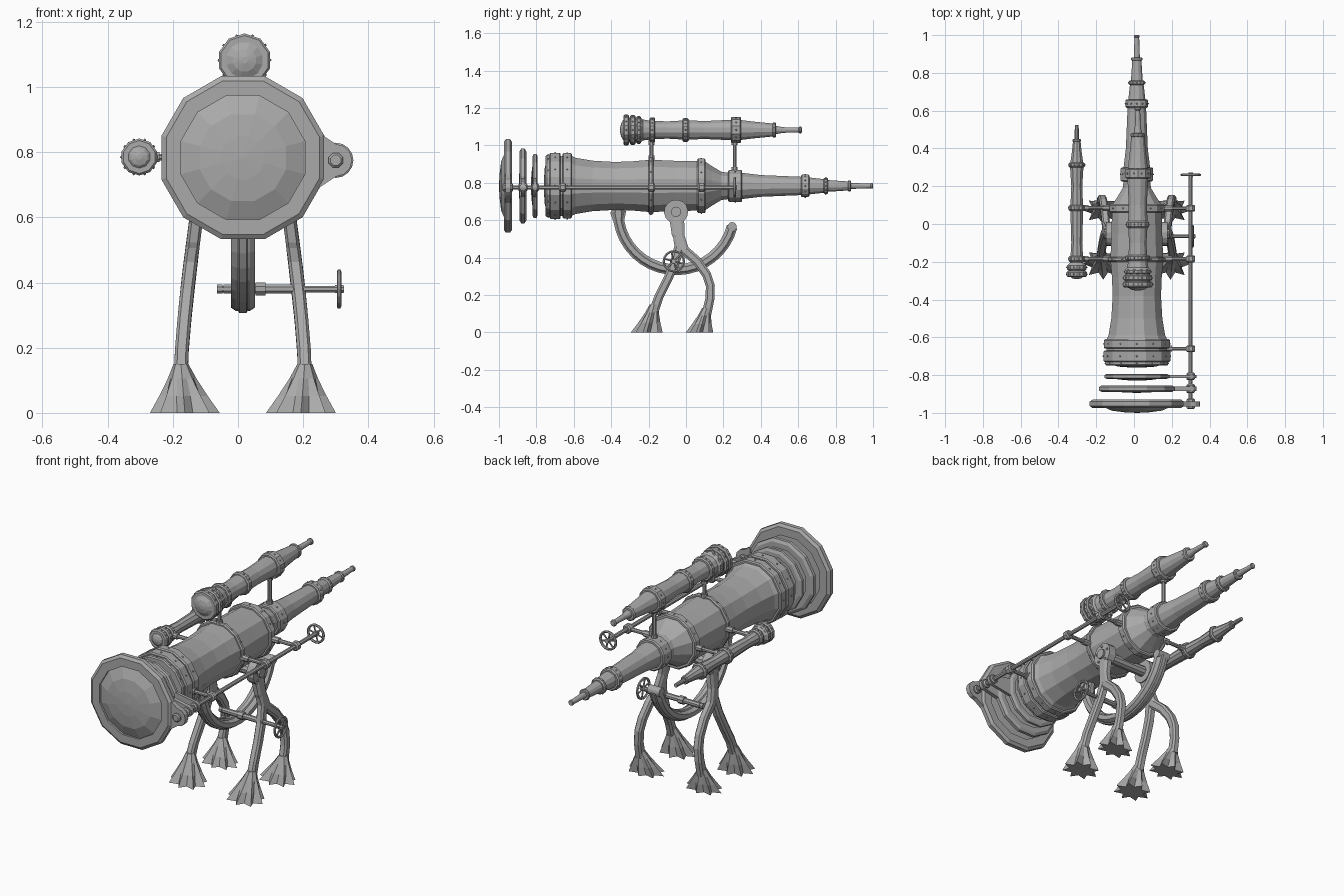
import bpy, bmesh, math
from mathutils import Vector

if "Cube" in bpy.data.objects:
    bpy.data.objects.remove(bpy.data.objects["Cube"])

metal = bpy.data.materials.new("grey_metal")
metal.use_nodes = True
GREY = (0.4, 0.4, 0.4, 1)
metal.diffuse_color = GREY
metal.node_tree.nodes["Principled BSDF"].inputs["Base Color"].default_value = GREY

CX, CZ = 0.015, 0.783          # main optical axis
ROD_X, ROD_Z = 0.3, 0.775      # focusing rod axis
PIVOT_Y, PIVOT_Z = -0.053, 0.645


def finish(name, bm):
    bmesh.ops.recalc_face_normals(bm, faces=bm.faces)
    mesh = bpy.data.meshes.new(name)
    bm.to_mesh(mesh)
    bm.free()
    mesh.materials.append(metal)
    obj = bpy.data.objects.new(name, mesh)
    bpy.context.collection.objects.link(obj)
    return obj


def loft(name, rings, closed=False):
    """Skin a list of equally long point rings."""
    bm = bmesh.new()
    loops = [[bm.verts.new(p) for p in ring] for ring in rings]
    pairs = list(zip(loops, loops[1:]))
    if closed:
        pairs.append((loops[-1], loops[0]))
    else:
        bm.faces.new(loops[0])
        bm.faces.new(loops[-1])
    for a, b in pairs:
        for i in range(len(a)):
            j = (i + 1) % len(a)
            bm.faces.new((a[i], a[j], b[j], b[i]))
    return finish(name, bm)


def circle(centre, r, u, v, n):
    """Polygon whose flats lie at distance r."""
    r /= math.cos(math.pi / n)
    angles = [math.tau * (i + 0.5) / n for i in range(n)]
    return [Vector(centre) + u * r * math.cos(a) + v * r * math.sin(a) for a in angles]


X, Y, Z = Vector((1, 0, 0)), Vector((0, 1, 0)), Vector((0, 0, 1))


def lathe(name, x, z, profile, n=12, closed=False):
    """Turn a profile of (y, radius) about an axis along y."""
    return loft(name, [circle((x, y, z), r, X, Z, n) for y, r in profile], closed)


def bar(name, a, b, r, n=8):
    a, b = Vector(a), Vector(b)
    d = (b - a).normalized()
    u = d.orthogonal().normalized()
    return loft(name, [circle(p, r, u, d.cross(u), n) for p in (a, b)])


def collar(name, x, z, y0, y1, r, n=12, rivets=True):
    """Chamfered band with a row of rivets."""
    c = min(0.006, (y1 - y0) / 4)
    lathe(name, x, z, [(y0, r - c), (y0 + c, r), (y1 - c, r), (y1, r - c)], n)
    if rivets:
        bm = bmesh.new()
        for i in range(n):
            a = math.tau * i / n
            p = Vector((x + r * math.cos(a), (y0 + y1) / 2, z + r * math.sin(a)))
            ball = bmesh.ops.create_icosphere(bm, subdivisions=1, radius=0.005)
            bmesh.ops.translate(bm, verts=ball["verts"], vec=p)
        finish(name + "_rivets", bm)


def collars(name, x, z, bands, n=12):
    for i, (y0, y1, r) in enumerate(bands):
        collar(f"{name}_{i + 1}", x, z, y0, y1, r, n, r > 0.04)


def hand_wheel(name, centre, axis, r):
    """Rim, spokes and hub."""
    c, u = Vector(centre), axis.orthogonal().normalized()
    v = axis.cross(u)
    rings = []
    for i in range(16):
        a = math.tau * i / 16
        out = u * math.cos(a) + v * math.sin(a)
        rings.append(circle(c + out * (r - 0.006), 0.006, out, axis, 6))
    loft(name + "_rim", rings, True)
    bar(name + "_hub", c - axis * 0.013, c + axis * 0.013, 0.012)
    for i in range(6):
        a = math.tau * i / 6
        out = u * math.cos(a) + v * math.sin(a)
        bar(f"{name}_spoke_{i + 1}", c, c + out * (r - 0.006), 0.004, 6)


def sweep(name, path, half_x):
    """Chamfered strap along (point, half width); x stays sideways."""
    rings = []
    for i, (p, w) in enumerate(path):
        t = path[min(i + 1, len(path) - 1)][0] - path[max(i - 1, 0)][0]
        side = X.cross(t).normalized()
        outline = [(1, .55), (.6, 1), (-.6, 1), (-1, .55), (-1, -.55), (-.6, -1), (.6, -1), (1, -.55)]
        rings.append([p + X * half_x * a + side * w * b for a, b in outline])
    return loft(name, rings)


# Main tube: front glass, body, shoulder and drawn eyepiece
lathe("main_tube", CX, CZ, [
    (-.76, .03), (-.755, .1), (-.74, .145), (-.735, .16), (-.61, .16), (-.59, .15), (-.5, .135),
    (-.38, .128), (-.28, .132), (-.19, .14), (-.05, .134), (.06, .132), (.1, .132),
    (.14, .105), (.19, .075), (.23, .07), (.3, .07), (.4, .058), (.64, .048), (.66, .045),
    (.74, .036), (.76, .031), (.87, .024), (.88, .016), (1, .012)])
collars("main_collar", CX, CZ, [
    (-.75, -.725, .166), (-.73, -.67, .177), (-.66, -.61, .175), (-.2, -.175, .152), (.06, .105, .146),
    (.225, .3, .086), (.615, .66, .06), (.735, .76, .043), (.865, .882, .03), (.985, 1, .015)])

# Three separate front lenses in ring frames
for i, (y, half, r, glass) in enumerate([(-.952, .022, .25, .19), (-.872, .018, .2, .155), (-.807, .014, .172, .135)]):
    lathe(f"lens_frame_{i + 1}", CX, CZ, [
        (y - half, glass), (y - half, r - .015), (y - half * .5, r),
        (y + half * .5, r), (y + half, r - .015), (y + half, glass)], closed=True)
    bulge = .048 if i == 0 else .022
    lathe(f"lens_{i + 1}", CX, CZ, [
        (y - bulge, .002), (y - bulge * .93, glass * .35), (y - bulge * .75, glass * .7),
        (y - half * .5, glass), (y + half * .5, glass), (y + half, .002)])
    # Lug that slides on the focusing rod
    tip = .05 if i == 0 else .03
    root = [(CX + r * .93, ROD_Z - tip * 1.7), (CX + r * .93, ROD_Z + tip * 1.7)]
    cap = [(ROD_X + tip * math.sin(a), ROD_Z + tip * math.cos(a)) for a in [math.pi * k / 6 for k in range(7)]]
    loft(f"lens_lug_{i + 1}", [[(px, yy, pz) for px, pz in root + cap] for yy in (y - half * .6, y + half * .6)])
    collar(f"lens_lug_sleeve_{i + 1}", ROD_X, ROD_Z, y - half - .006, y + half + .006, .022, 8, False)

# Focusing rod with clamps and wheel
bar("focusing_rod", (ROD_X, -.98, ROD_Z), (ROD_X, .27, ROD_Z), .011)
hand_wheel("focusing_wheel", (ROD_X, .26, ROD_Z), Y, .054)
for i, y in enumerate((-.66, -.185, .083)):
    bar(f"rod_arm_{i + 1}", (CX + .12, y, ROD_Z), (ROD_X, y, ROD_Z), .01)
    bar(f"rod_arm_flange_{i + 1}", (CX + .13, y, ROD_Z), (CX + .185, y, ROD_Z), .016)
    collar(f"rod_clamp_{i + 1}", ROD_X, ROD_Z, y - .018, y + .018, .024, 8, False)

# Upper finder scope
UX, UZ = .02, 1.082
lathe("upper_scope", UX, UZ, [
    (-.353, .01), (-.347, .035), (-.335, .055), (-.33, .066), (-.24, .066), (-.23, .056), (-.19, .05),
    (-.1, .046), (0, .052), (.1, .048), (.27, .056), (.36, .045), (.47, .034), (.48, .022), (.52, .015), (.62, .012)])
collars("upper_collar", UX, UZ, [
    (-.335, -.305, .078), (-.3, -.27, .076), (-.265, -.24, .07), (-.195, -.165, .064),
    (-.02, .015, .06), (.24, .295, .067), (.46, .482, .038), (.602, .62, .017)], 10)
for i, (y, low) in enumerate([(-.185, .92), (.26, .86)]):
    bar(f"upper_post_{i + 1}", (CX, y, low - .02), (CX, y, UZ), .01)
    bar(f"upper_post_foot_{i + 1}", (CX, y, low - .01), (CX, y, low + .025), .016)
    bar(f"upper_post_head_{i + 1}", (CX, y, UZ - .08), (CX, y, UZ - .05), .016)

# Side finder scope
SX, SZ = -.303, .785
lathe("side_scope", SX, SZ, [
    (-.292, .008), (-.287, .025), (-.275, .038), (-.27, .045), (-.215, .045), (-.205, .035),
    (-.1, .029), (.08, .034), (.2, .029), (.31, .036), (.38, .026), (.44, .02), (.45, .012), (.525, .01)], 10)
collars("side_collar", SX, SZ, [
    (-.28, -.25, .054), (-.245, -.215, .052), (-.2, -.17, .043), (.07, .1, .043), (.3, .325, .043), (.435, .45, .022)], 10)
for i, y in enumerate((-.185, .085)):
    bar(f"side_arm_{i + 1}", (SX, y, SZ), (CX - .12, y, SZ), .01)
    bar(f"side_arm_inner_flange_{i + 1}", (CX - .18, y, SZ), (CX - .13, y, SZ), .016)
    bar(f"side_arm_outer_flange_{i + 1}", (SX + .03, y, SZ), (SX + .062, y, SZ), .016)

# Elevation arc under the tube, centred on the pivot
def arc(name, r, half_w, half_x):
    path = []
    for k in range(19):
        a = math.radians(180 + 165 * k / 18)
        flare = 1.5 if k == 0 else 1
        path.append((Vector((CX, PIVOT_Y + r * math.cos(a), PIVOT_Z + r * math.sin(a))), half_w * flare))
    sweep(name, path, half_x)

arc("elevation_arc", .31, .022, .037)
arc("elevation_arc_rib", .31, .029, .018)
END = math.radians(-15)
end = Vector((CX, PIVOT_Y + .31 * math.cos(END), PIVOT_Z + .31 * math.sin(END)))
bar("arc_end", end - X * .037, end + X * .037, .024, 12)
bar("arc_ear", (CX, PIVOT_Y - .31, .63), (CX, PIVOT_Y - .31, .68), .035)

# Elevation crank
def crank(name, x0, x1, r):
    bar(name, (x0, -.065, .38), (x1, -.065, .38), r)

crank("crank_shaft", -.065, .325, .01)
crank("crank_nut", -.065, -.048, .014)
crank("crank_inner_sleeve", -.045, .053, .014)
crank("crank_collar", .053, .085, .02)
crank("crank_leg_bearing", .085, .205, .014)
hand_wheel("crank_wheel", (.31, -.065, .38), X, .06)

# Pivots, two legs and feet on each side
LEGS = {
    "front": ([(-.05, .62, .04), (-.04, .53, .032), (-.035, .46, .027), (-.06, .37, .025),
               (-.1, .28, .024), (-.145, .19, .024), (-.17, .12, .026)], -.21, .085),
    "rear": ([(-.05, .62, .04), (-.045, .53, .032), (-.01, .44, .027), (.06, .38, .025), (.11, .31, .024),
              (.13, .25, .024), (.128, .18, .024), (.11, .1, .026)], .072, .073),
}
for side, s in (("left", 1), ("right", -1)):
    def leg_x(z):
        return CX + s * (.19 - .05 * max(0, (z - .14) / .48) ** 1.3)
    px = CX + s * .14
    bar(f"{side}_pivot_plate", (px - .022, PIVOT_Y, PIVOT_Z), (px + .022, PIVOT_Y, PIVOT_Z), .063, 14)
    bar(f"{side}_pivot_cap", (px, PIVOT_Y, PIVOT_Z), (px + s * .034, PIVOT_Y, PIVOT_Z), .026, 10)
    bar(f"{side}_pivot_axle", (CX, PIVOT_Y, PIVOT_Z), (px, PIVOT_Y, PIVOT_Z), .028, 10)
    for k in range(5):
        a = math.tau * k / 5 + math.pi / 2
        y, z = PIVOT_Y + .045 * math.cos(a), PIVOT_Z + .045 * math.sin(a)
        bar(f"{side}_pivot_bolt_{k + 1}", (px, y, z), (px + s * .027, y, z), .006, 6)
    for pos, (pts, foot_y, foot_r) in LEGS.items():
        sweep(f"{side}_{pos}_leg", [(Vector((leg_x(z), y, z)), w) for y, z, w in pts], .021)
        # Pleated foot fanning out into toes
        top_y, top_z, _ = pts[-1]
        rings = []
        for t in (0, .3, .65, 1):
            ring = []
            for k in range(16):
                a = math.tau * k / 16
                pleat = 1 - .4 * t * (k % 2)
                rx, ry = .023 + .084 * t ** 1.15, .024 + (foot_r - .024) * t ** 1.3
                cx = leg_x(0) * t + leg_x(top_z) * (1 - t) - s * .012 * t
                ring.append((cx + rx * pleat * math.cos(a),
                             top_y + (foot_y - top_y) * t + ry * pleat * math.sin(a), (top_z + .03) * (1 - t)))
            rings.append(ring)
        loft(f"{side}_{pos}_foot", rings)
